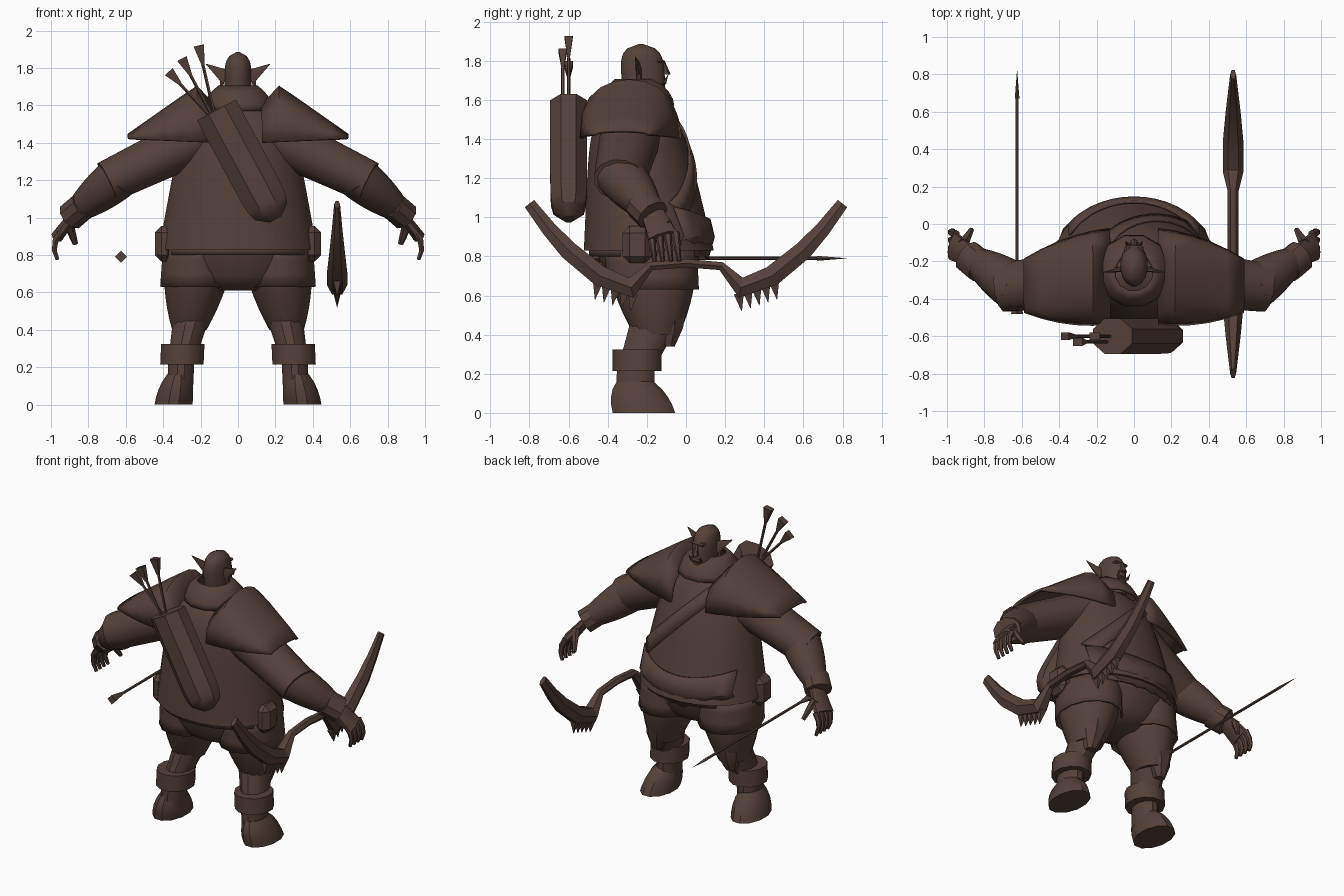
import bpy
import bmesh
import math
from mathutils import Vector

default_cube = bpy.data.objects.get("Cube")
if default_cube:
    bpy.data.objects.remove(default_cube, do_unlink=True)

# One flat colour for the whole figure
brown = bpy.data.materials.new("dark_brown")
brown.use_nodes = True
colour = (.09, .054, .043, 1)
brown.diffuse_color = colour
brown.node_tree.nodes["Principled BSDF"].inputs["Base Color"].default_value = colour

X, Y, Z = Vector((1, 0, 0)), Vector((0, 1, 0)), Vector((0, 0, 1))


def finish(name, bm, mirror=False, thickness=0, angle=35):
    """Turn a bmesh into a named, coloured object with optional modifiers."""
    bmesh.ops.recalc_face_normals(bm, faces=bm.faces)
    mesh = bpy.data.meshes.new(name)
    bm.to_mesh(mesh)
    bm.free()
    obj = bpy.data.objects.new(name, mesh)
    bpy.context.collection.objects.link(obj)
    mesh.materials.append(brown)
    if thickness:
        solid = obj.modifiers.new("Thickness", "SOLIDIFY")
        solid.thickness = thickness
        solid.offset = 0
    if mirror:
        obj.modifiers.new("Mirror", "MIRROR")
    bpy.ops.object.select_all(action="DESELECT")
    obj.select_set(True)
    bpy.context.view_layer.objects.active = obj
    bpy.ops.object.shade_smooth_by_angle(angle=math.radians(angle))


def bridge(bm, rows, closed=False):
    """Join neighbouring rows of vertices with quads."""
    for low, high in zip(rows, rows[1:]):
        count = len(low)
        for i in range(count if closed else count - 1):
            j = (i + 1) % count
            bm.faces.new((low[i], low[j], high[j], high[i]))


def skin(bm, centres, sizes, sides, ref=Y, level=False, caps=True):
    """Loft ellipses along a path; level keeps every ring horizontal."""
    last = len(centres) - 1
    rings = []
    for i, (centre, (width, depth)) in enumerate(zip(centres, sizes)):
        step = centres[min(i + 1, last)] - centres[max(i - 1, 0)]
        tangent = Z if level else step.normalized()
        along = (ref - tangent * ref.dot(tangent)).normalized()
        across = along.cross(tangent)
        angles = [math.tau * (k + .5) / sides for k in range(sides)]
        rings.append([bm.verts.new(centre + across * width * math.cos(a) + along * depth * math.sin(a))
                      for a in angles])
    bridge(bm, rings, closed=True)
    if caps:
        bm.faces.new(rings[0])
        bm.faces.new(rings[-1])


def constant(t):
    return 1


def spike(t):
    return 1.05 - t


def loft(bm, start, end, size, shape=constant, sides=12, steps=8, bend=Vector(), **options):
    """Straight or bowed limb whose thickness follows a shape rule."""
    ts = [i / steps for i in range(steps + 1)]
    centres = [Vector(start).lerp(Vector(end), t) + bend * math.sin(math.pi * t) for t in ts]
    sizes = [(size[0] * shape(t), size[1] * shape(t)) for t in ts]
    skin(bm, centres, sizes, sides, **options)


def part(name, start, end, size, shape=constant, mirror=False, thickness=0, angle=35, **options):
    bm = bmesh.new()
    loft(bm, start, end, size, shape, **options)
    finish(name, bm, mirror, thickness, angle)


def box(name, centre, size, bevel, mirror=False):
    bm = bmesh.new()
    bmesh.ops.create_cube(bm, size=1)
    bmesh.ops.scale(bm, vec=size, verts=bm.verts)
    bmesh.ops.translate(bm, vec=centre, verts=bm.verts)
    bmesh.ops.bevel(bm, geom=bm.edges[:], offset=bevel, segments=1, affect="EDGES")
    finish(name, bm, mirror)


# Tunic over the big belly
tunic_base, tunic_top = Vector((0, -.19, .83)), Vector((0, -.27, 1.64))
tunic_size = (.42, .33)


def tunic_shape(t):
    return (1 - .35 * t) * math.sqrt(1.03 - t ** 7)


part("tunic", tunic_base, tunic_top, tunic_size, tunic_shape, sides=24, steps=16, level=True)
part("hips", (0, -.19, .61), (0, -.19, .9), (.39, .29), lambda t: .4 + .6 * t ** .4,
     sides=20, level=True)
part("belt", (0, -.19, .8), (0, -.19, .85), (.4, .3), sides=24, steps=1,
     level=True, caps=False, thickness=.015)
part("collar", (0, -.25, 1.57), (0, -.26, 1.7), (.19, .19), lambda t: 1 - .45 * t * t,
     steps=4, level=True, caps=False, thickness=.015)


def belly_point(x, z, lift):
    """Point on the front of the tunic, raised by a small lift."""
    t = (z - tunic_base.z) / (tunic_top.z - tunic_base.z)
    width, depth = (r * tunic_shape(t) + lift for r in tunic_size)
    centre = tunic_base.lerp(tunic_top, t)
    return Vector((x, centre.y + depth * math.sqrt(max(0, 1 - (x / width) ** 2)), z))


# Strap across the chest
bm = bmesh.new()
rows = []
for i in range(13):
    x, z = -.19 + .043 * i, 1.56 - .043 * i
    rows.append([bm.verts.new(belly_point(x + s, z + s, .01)) for s in (-.03, .03)])
bridge(bm, rows)
finish("chest_strap", bm, thickness=.012)

# Sash folds hanging under the belly
bm = bmesh.new()
rows = []
for i in range(13):
    x = .058 * (i - 6)
    drop = .1 * math.cos(x * 4) + .02 * (i % 2)
    top, middle = belly_point(x, .99 + x * x / 2, .012), belly_point(x, .9, .012)
    rows.append([bm.verts.new(p) for p in (top, middle, middle - Z * drop - Y * .03)])
bridge(bm, rows)
finish("waist_sash", bm, thickness=.015)
box("hip_pouch", (.395, -.25, .86), (.1, .15, .19), .035, mirror=True)

# Shoulder capes, arched from front to back and peaked beside the neck
bm = bmesh.new()
rows = []
for i in range(6):
    t = i / 5
    top, base = min(1.6 + t / 2, 1.76 - .32 * t), 1.4 + .02 * t
    half = .25 * (1 - .45 * t * t)
    row = []
    for k in range(11):
        a = math.pi * k / 10
        height = (top - base) * max(0, math.sin(a)) ** .7
        row.append(bm.verts.new((.13 + .455 * t, -.28 - .05 * t - half * math.cos(a), base + height)))
    rows.append(row)
bridge(bm, rows)
finish("shoulder_cape", bm, mirror=True, thickness=.018)

# Arms with bracers
part("upper_arm", (.2, -.28, 1.43), (.7, -.34, 1.19), (.14, .16), lambda t: 1 - t / 6, mirror=True)
part("forearm", (.62, -.35, 1.23), (.87, -.18, 1.03), (.12, .13), lambda t: 1 - t * t / 2, mirror=True)
part("bracer_cuff", (.82, -.23, 1.07), (.89, -.17, 1.01), (.08, .09), sides=10, steps=1, mirror=True)

# Hands with curled fingers and a thumb
bm = bmesh.new()
loft(bm, (.86, -.18, 1.04), (.965, -.12, .9), (.035, .08), lambda t: .75 + t / 4, sides=8, steps=2)
for i in range(4):
    y = -.18 + .042 * i
    loft(bm, (.95, y, .92), (.965, y + .02, .775), (.022, .022), lambda t: 1 - t / 2,
         sides=6, steps=3, bend=X * .025)
loft(bm, (.91, -.1, .98), (.87, -.03, .86), (.025, .03), lambda t: 1 - t / 2, sides=6, steps=2, ref=X)
finish("hand", bm, mirror=True)

# Legs, thigh flaps, knee pads and boots
part("thigh", (.2, -.18, .84), (.26, -.15, .4), (.19, .23), lambda t: 1 - t * t / 2,
     sides=14, level=True, mirror=True)
part("thigh_flap", (.21, -.18, .84), (.225, -.17, .63), (.19, .23),
     sides=14, steps=3, level=True, caps=False, thickness=.012, mirror=True)
part("shin", (.25, -.16, .46), (.3, -.25, .24), (.1, .13), lambda t: 1 - t / 4,
     level=True, mirror=True)
part("knee_pad", (.24, -.09, .62), (.28, -.09, .34), (.1, .1), lambda t: 1 - .65 * t ** 3,
     sides=8, steps=3, level=True, mirror=True)
part("boot_cuff", (.3, -.25, .215), (.295, -.25, .325), (.12, .13),
     steps=1, level=True, mirror=True)
part("boot_shaft", (.3, -.255, .3), (.31, -.26, .08), (.072, .1), level=True, mirror=True)
part("boot_foot", (.345, -.215, 0), (.32, -.26, .16), (.105, .165), lambda t: math.sqrt(1 - .65 * t * t),
     steps=4, level=True, mirror=True)

# Head with face details
part("head", (0, -.21, 1.58), (0, -.23, 1.885), (.078, .118),
     lambda t: math.sqrt(1.01 - t ** 6) * (.9 + t / 8), sides=16, steps=14, level=True)
part("nose", (0, -.12, 1.8), (0, -.1, 1.73), (.022, .022), lambda t: .5 + t / 2,
     sides=6, steps=2, level=True)
box("brow", (0, -.14, 1.8), (.1, .05, .02), .008)
box("lower_lip", (0, -.12, 1.69), (.07, .04, .025), .008)
part("tusk", (.035, -.11, 1.69), (.045, -.09, 1.73), (.01, .01), spike, sides=5, steps=1, mirror=True)
part("ear", (.06, -.24, 1.75), (.17, -.26, 1.82), (.045, .016), spike, sides=6, steps=2, mirror=True)
part("earring", (.085, -.24, 1.73), (.09, -.24, 1.68), (.012, .012), sides=6, steps=1, mirror=True)

# Quiver on the back and the arrows in it
part("quiver", (-.115, -.6, 1.575), (.2, -.6, .99), (.122, .097), lambda t: math.sqrt(1.1 - t ** 14),
     sides=8, steps=14)
bm = bmesh.new()
for x, y, z in ((-.37, -.6, 1.78), (-.3, -.63, 1.85), (-.21, -.6, 1.92)):
    tip, root = Vector((x, y, z)), Vector((-.1 + x / 10, y, 1.53))
    fletch = tip.lerp(root, .27)
    loft(bm, root, fletch, (.009, .009), sides=5, steps=1)
    loft(bm, tip, fletch, (.04, .03), lambda t: 1 - .7 * t, sides=4, steps=1)
finish("quiver_arrows", bm)

# Loose arrow by the right hand: fletching, shaft and head
bm = bmesh.new()
tail, neck, tip = (Vector((-.625, y, .79)) for y in (-.48, .67, .82))
loft(bm, tail, tail + Y * .13, (.032, .032), lambda t: 1 - .7 * t, sides=4, steps=1, ref=X + Z)
loft(bm, tail, neck, (.009, .009), sides=6, steps=1, ref=Z)
loft(bm, neck, tip, (.012, .012), spike, sides=4, steps=1, ref=X + Z)
finish("loose_arrow", bm)

# Curved bow with spikes by the left hand
half_bow = [(.18, .75), (.28, .64), (.44, .7), (.6, .83), (.7, .94), (.8, 1.07)]
bow_line = [(-y, z) for y, z in reversed(half_bow)] + [(0, .765)] + half_bow


def bow_size(y):
    """Slim grip, heavy elbows, blades thinning towards the tips."""
    if abs(y) < .2:
        return .025, .03
    return (.06, .055) if abs(y) < .5 else (.055 - .1 * (abs(y) - .6), .04 - .12 * (abs(y) - .6))


bm = bmesh.new()
skin(bm, [Vector((.53, y, z)) for y, z in bow_line], [bow_size(y) for y, z in bow_line], sides=6, ref=X)
for side in (-1, 1):
    for i in range(5):
        root = Vector((.53, side * (.27 + .045 * i), .61 + .015 * i))
        loft(bm, root, root + Y * side * .015 - Z * .09, (.035, .03), spike, sides=4, steps=1, ref=X)
finish("bow", bm, angle=20)
